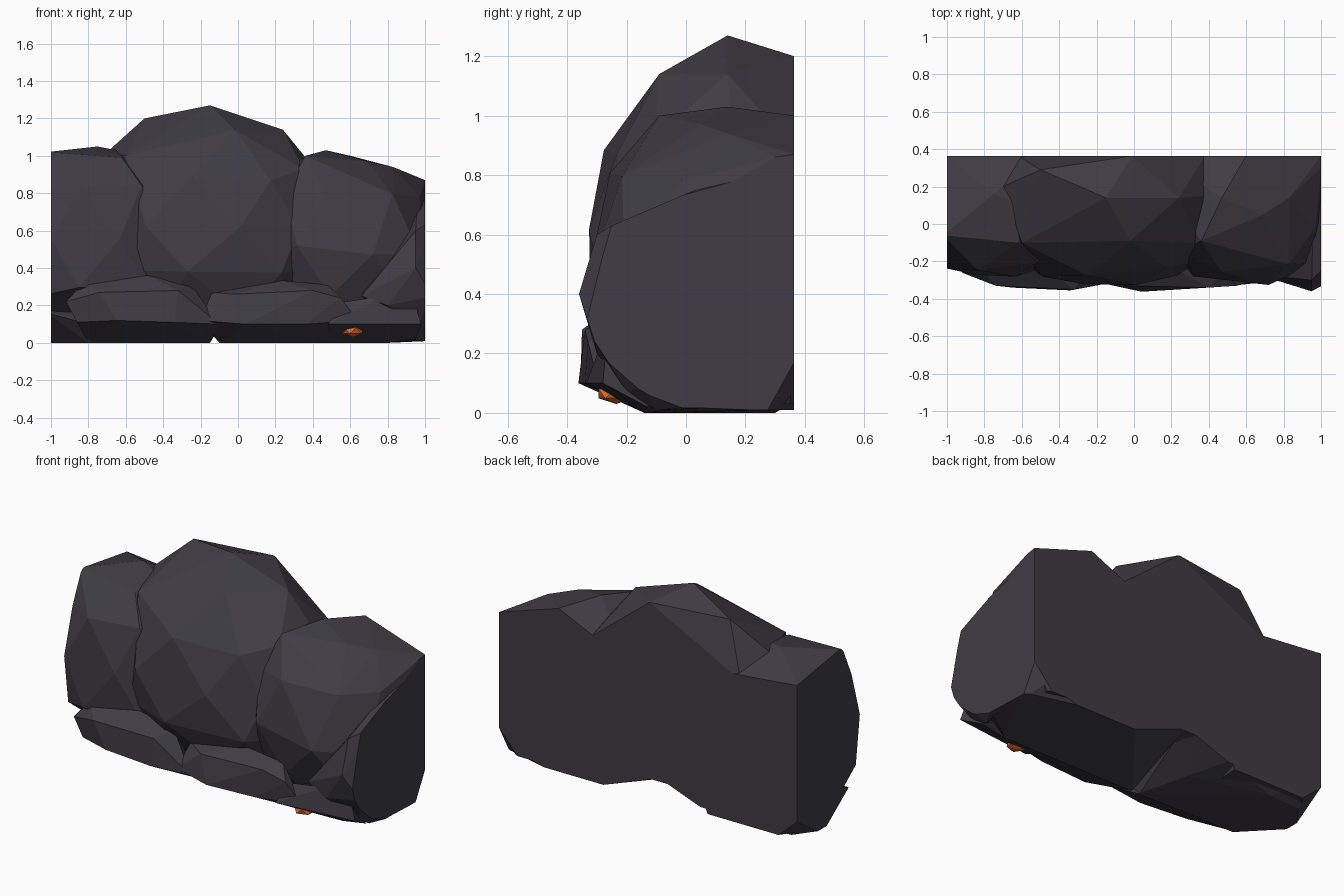
import bpy, bmesh, math, random
from mathutils import Vector

if "Cube" in bpy.data.objects:
    bpy.data.objects.remove(bpy.data.objects["Cube"])

random.seed(4)
BACK = 0.364
# Planes every stone is trimmed by: ends, back, ground and two chipped back corners
CUTS = [((1, 0, 0), (1, 0, 0)), ((-1, 0, 0), (-1, 0, 0)),
        ((0, BACK, 0), (0, 1, 0)), ((0, 0, 0), (0, 0, -1)),
        ((1, BACK, .17), (6.7, 10.6, -5.9)), ((-1, BACK, .13), (-6.7, 5, -7.7))]


def material(name, rgb):
    m = bpy.data.materials.new(name)
    m.diffuse_color = (*rgb, 1)
    m.use_nodes = True
    m.node_tree.nodes["Principled BSDF"].inputs["Base Color"].default_value = m.diffuse_color
    return m


STONE = material("dark_stone", (0.05, 0.045, 0.058))
EMBER = material("ember", (0.75, 0.14, 0.025))


def ring(z, x0, x1, yf, n, shift):
    """Half-round cross-section bulging to the front, open on the flat back."""
    cx, hx = (x0 + x1) / 2, (x1 - x0) / 2
    pts = [(x0, BACK, z), (x1, BACK, z)]
    for k in range(n):
        t = math.pi * (k + 0.5 + shift) / n
        c, s = math.cos(t), math.sin(t)
        x = cx - hx * math.copysign(abs(c) ** 0.7, c)
        y = BACK - (BACK - yf) * s ** 0.6
        pts.append((x, y, z + random.uniform(-.03, .03) * (z > .05)))
    return pts


def finish(name, bm, mat):
    me = bpy.data.meshes.new(name)
    bm.to_mesh(me)
    bm.free()
    me.materials.append(mat)
    bpy.context.collection.objects.link(bpy.data.objects.new(name, me))


def rock(name, rings=(), points=(), n=5):
    """Convex stone from stacked sections and crest points, cut flush to the wall box."""
    pts = list(points)
    for i, r in enumerate(rings):
        pts += ring(*r, n, 0.22 if i % 2 else -0.22)
    bm = bmesh.new()
    for p in pts:
        bm.verts.new(p)
    bmesh.ops.convex_hull(bm, input=bm.verts[:])
    loose = [v for v in bm.verts if not v.link_faces]
    bmesh.ops.delete(bm, geom=loose, context='VERTS')
    for co, no in CUTS:
        bmesh.ops.bisect_plane(bm, geom=bm.verts[:] + bm.edges[:] + bm.faces[:], dist=1e-5,
                               plane_co=co, plane_no=Vector(no).normalized(), clear_outer=True)
        rim = [e for e in bm.edges if e.is_boundary]
        if rim:
            bmesh.ops.holes_fill(bm, edges=rim, sides=0)
    bmesh.ops.dissolve_limit(bm, angle_limit=math.radians(4), verts=bm.verts[:], edges=bm.edges[:])
    bmesh.ops.recalc_face_normals(bm, faces=bm.faces[:])
    finish(name, bm, STONE)


# Tall centre boulder
rock("centre_boulder",
     [(.89, -.62, .38, -.28), (.6, -.74, .46, -.33), (.4, -.72, .48, -.325),
      (.13, -.6, .4, -.2)],
     [(-.15, .14, 1.27), (-.5, .29, 1.2), (.24, .14, 1.14), (-.02, -.09, 1.14), (-.01, BACK, 1.2),
      (-.7, .2, 1.02), (-.6, -.1, 1.0), (.37, .15, .98), (.35, -.1, .93)])

# Left shoulder boulder
rock("left_boulder",
     [(.82, -1.12, -.36, -.25), (.55, -1.18, -.3, -.285), (.27, -1.18, -.3, -.275),
      (.02, -1.05, -.4, .08)],
     [(-.75, .16, 1.05), (-1.02, -.06, 1.02), (-.6, .1, 1.02),
      (-.62, -.1, .99), (-1, BACK, .96), (-.5, BACK, .91)])

# Right shoulder boulder
rock("right_boulder",
     [(.8, .15, 1.0, -.26), (.5, .12, 1.08, -.33), (.25, .15, 1.06, -.25),
      (.03, .25, .9, -.12)],
     [(.47, .14, 1.03), (.36, -.09, 1.0), (.83, .14, .94), (.69, .05, .97),
      (1, .3, .86), (1, BACK, .87), (.6, BACK, 1.0), (.36, BACK, .84)])

# Stone wedged at the right end
rock("right_end_stone", points=[
    (.96, .14, .79), (1.04, .3, .8), (.88, .0, .62), (.94, -.14, .66), (1.05, -.2, .66),
    (.95, -.3, .6), (.8, -.25, .44), (.66, -.27, .25), (.95, -.36, .4), (1.04, -.31, .25),
    (.8, -.3, .2), (.95, -.2, .07), (1.03, -.14, .09), (.95, -.1, .01), (1.02, .02, .02), (1.02, .3, .02),
    (1, BACK, .17), (.8, BACK, .2)])

# Low stones along the foot, undercut towards the ground
rock("foot_stone_left", points=[
    (-.92, -.26, .22), (-.82, -.24, .33), (-.48, -.24, .36), (-.25, -.25, .31),
    (-.74, -.33, .27), (-.32, -.35, .28), (-.65, -.34, .12), (-.34, -.355, .11),
    (-.86, -.26, .11), (-.1, -.31, .1), (-.8, -.12, 0), (-.15, -.14, 0), (-.5, .1, .1)])
rock("foot_stone_middle", points=[
    (-.14, -.25, .27), (.22, -.24, .335), (.48, -.25, .31), (-.02, -.33, .26),
    (.4, -.34, .28), (.55, -.33, .24), (.04, -.362, .1), (.36, -.34, .1),
    (-.2, -.31, .12), (.64, -.3, .12), (-.1, -.14, 0), (.55, -.14, 0), (.2, .1, .1)])
rock("foot_stone_right", points=[
    (.57, -.28, .22), (.78, -.28, .25), (.95, -.27, .2), (.48, -.335, .1),
    (.75, -.31, .1), (.98, -.28, .1), (.5, -.14, 0), (.8, -.14, 0), (.95, -.13, .02),
    (.7, .1, .1)])

# Two undercut base stones meeting at a notch under the middle
rock("base_left", points=[
    (-.8, -.13, 0), (-.15, -.13, 0), (-.8, -.22, .1), (-.1, -.22, .1), (-1.02, .1, 0),
    (-1.02, -.12, .16), (-1.02, .28, 0), (-.7, .3, 0), (-.25, .15, .02), (-1.02, BACK, .1),
    (-.8, BACK, .04), (-.35, BACK, .05), (-.05, BACK, .16), (-1.02, BACK, .3), (-.05, BACK, .3)])
rock("base_right", points=[
    (-.1, -.13, 0), (.8, -.13, 0), (-.1, -.22, .1), (.85, -.24, .1), (.98, -.1, .08),
    (1.02, .02, .02), (1.02, .28, .01), (.15, .15, .01), (.7, .32, 0), (1.02, BACK, .1),
    (.7, BACK, .01), (.3, BACK, .01), (-.05, BACK, .14), (1.02, BACK, .3), (-.05, BACK, .3)])

# Small glowing ember tucked under the ledge
bm = bmesh.new()
bmesh.ops.create_icosphere(bm, subdivisions=1, radius=1)
for v in bm.verts:
    v.co = Vector((.615, -.235, .065)) + Vector((v.co.x * .065, v.co.y * .07, v.co.z * .035))
finish("ember", bm, EMBER)
